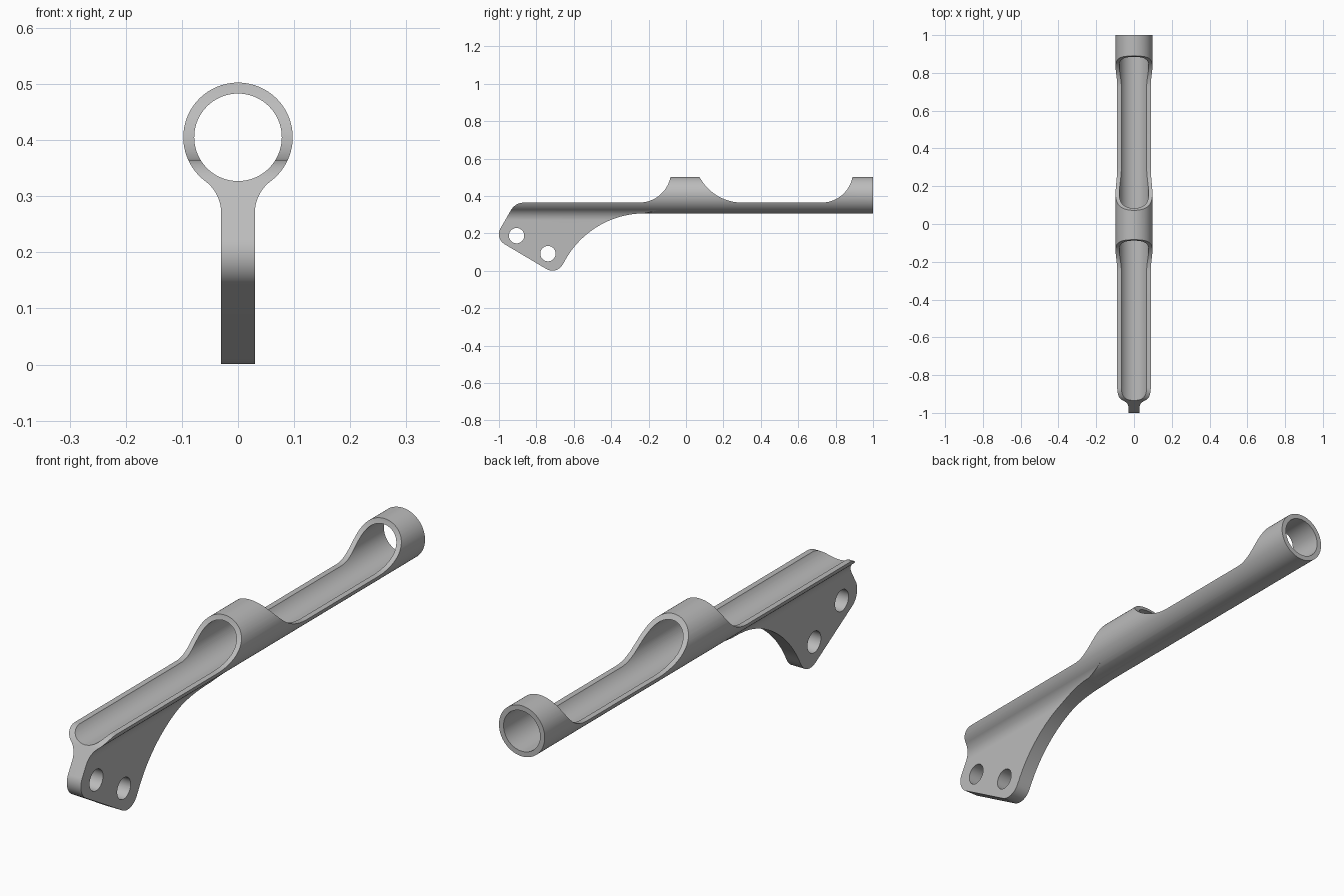
import bpy, bmesh
from math import sin, cos, pi, radians, atan2, hypot, tan
from mathutils import Vector

cube = bpy.data.objects.get("Cube")
if cube:
    bpy.data.objects.remove(cube, do_unlink=True)

AXIS_Z, OUTER, BORE = 0.405, 0.0975, 0.078
HALF_PLATE = 0.03
RIM = 0.365                      # height of the open trough edge


def arc(cx, cy, r, a0, a1, n):
    """Points on an arc, angles in degrees."""
    return [(cx + r * cos(radians(a0 + (a1 - a0) * i / n)),
             cy + r * sin(radians(a0 + (a1 - a0) * i / n))) for i in range(n + 1)]


def circle(cx, cy, r, n=96):
    return arc(cx, cy, r, 0, 360, n)[:-1]


def rounded(prev, corner, nxt, r, n=12):
    """Round a corner between two straight edges."""
    p, c, q = Vector(prev), Vector(corner), Vector(nxt)
    u, v = (p - c).normalized(), (q - c).normalized()
    half = u.angle(v) / 2
    mid = c + (u + v).normalized() * (r / sin(half))
    reach = r / tan(half)
    a, b = c + u * reach - mid, c + v * reach - mid
    a0, a1 = atan2(a.y, a.x), atan2(b.y, b.x)
    turn = (a1 - a0 + pi) % (2 * pi) - pi
    return arc(mid.x, mid.y, r, a0 * 180 / pi, (a0 + turn) * 180 / pi, n)


def prism(name, pts, axis, lo, hi):
    """Extrude an (x, z) outline along y, or a (y, z) outline along x."""
    bm = bmesh.new()
    place = (lambda p, t: (p[0], t, p[1])) if axis == "y" else (lambda p, t: (t, p[0], p[1]))
    ends = [[bm.verts.new(place(p, t)) for p in pts] for t in (lo, hi)]
    bm.faces.new(ends[0])
    bm.faces.new(ends[1][::-1])
    for i in range(len(pts)):
        j = (i + 1) % len(pts)
        bm.faces.new((ends[0][j], ends[0][i], ends[1][i], ends[1][j]))
    bmesh.ops.recalc_face_normals(bm, faces=bm.faces)
    mesh = bpy.data.meshes.new(name)
    bm.to_mesh(mesh)
    bm.free()
    obj = bpy.data.objects.new(name, mesh)
    bpy.context.collection.objects.link(obj)
    return obj


def combine(obj, other, operation):
    """Apply a boolean and discard the second solid."""
    mod = obj.modifiers.new(operation, "BOOLEAN")
    mod.operation, mod.solver, mod.object = operation, "EXACT", other
    bpy.context.view_layer.objects.active = obj
    bpy.ops.object.modifier_apply(modifier=mod.name)
    bpy.data.objects.remove(other, do_unlink=True)


# Mounting plate section, flared into the tube by a fillet on each side
fillet, fillet_z = 0.0713, 0.27
fx = HALF_PLATE + fillet
end = 180 - atan2(AXIS_Z - fillet_z, fx) * 180 / pi - 1.5
flare = [(HALF_PLATE, -0.1)] + arc(fx, fillet_z, fillet, 180, end, 16)
section = flare + [(0, 0.36)] + [(-x, z) for x, z in reversed(flare)]
plate = prism("mounting_plate", section, "y", -1.2, -0.05)

# Plate outline from the side: two rounded corners and a sweeping arch
slant_top, heel, toe, arch_foot = (-0.9125, RIM), (-1.023, 0.174), (-0.692, -0.0225), (-0.66, 0.0325)
arch_y, arch_z = -0.22, -0.18
arch_r = AXIS_Z - OUTER - arch_z
foot_angle = atan2(arch_foot[1] - arch_z, arch_foot[0] - arch_y) * 180 / pi
outline = ([(-1.1, 0.235)] + rounded(slant_top, heel, toe, 0.063)
           + rounded(heel, toe, arch_foot, 0.063)
           + arc(arch_y, arch_z, arch_r, foot_angle, 90, 32)[1:]
           + [(-0.1, 0.335), (-0.1, 0.45), (-1.1, 0.45)])
combine(plate, prism("plate_outline", outline, "x", -0.3, 0.3), "INTERSECT")

# Two bolt holes
for y, z in ((-0.906, 0.188), (-0.738, 0.092)):
    combine(plate, prism("bolt_hole", circle(y, z, 0.041, 48), "x", -0.3, 0.3), "DIFFERENCE")

# Tube joined to the plate, then bored through
body = prism("tube_bracket", circle(0, AXIS_Z, OUTER), "y", -1.1, 1)
combine(body, plate, "UNION")
combine(body, prism("bore", circle(0, AXIS_Z, BORE), "y", -1.3, 1.3), "DIFFERENCE")


def scoop(foot_y, crest_y):
    """Concave rise from the trough edge to the crown of a ring."""
    run, rise = abs(crest_y - foot_y), AXIS_Z + OUTER - RIM
    r = (run * run + rise * rise) / (2 * rise)
    sweep = atan2(run, r - rise) * 180 / pi
    side = 1 if crest_y > foot_y else -1
    return arc(foot_y, RIM + r, r, -90, -90 + side * sweep, 24) + [(crest_y, 0.6)]


# Upper cut: slanted nose, open troughs, middle ring and end ring
nose_low = (-1.25, RIM - (1.25 - 0.9125) * tan(pi / 3))
trim = ([(nose_low[0], -0.3), nose_low]
        + rounded(nose_low, slant_top, (0, RIM), 0.08)
        + scoop(-0.25, -0.083) + scoop(0.30, 0.072)[::-1]
        + scoop(0.725, 0.89) + [(1.2, 0.6), (1.2, -0.3)])
combine(body, prism("upper_cut", trim, "x", -0.4, 0.4), "INTERSECT")

# Single grey finish
grey = bpy.data.materials.new("plain_grey")
grey.use_nodes = True
colour = (0.5, 0.5, 0.5, 1)
grey.diffuse_color = colour
grey.node_tree.nodes["Principled BSDF"].inputs["Base Color"].default_value = colour
body.data.materials.clear()
body.data.materials.append(grey)
for face in body.data.polygons:
    face.material_index = 0

bpy.ops.object.select_all(action="DESELECT")
body.select_set(True)
bpy.context.view_layer.objects.active = body
bpy.ops.object.shade_smooth_by_angle(angle=radians(30))
